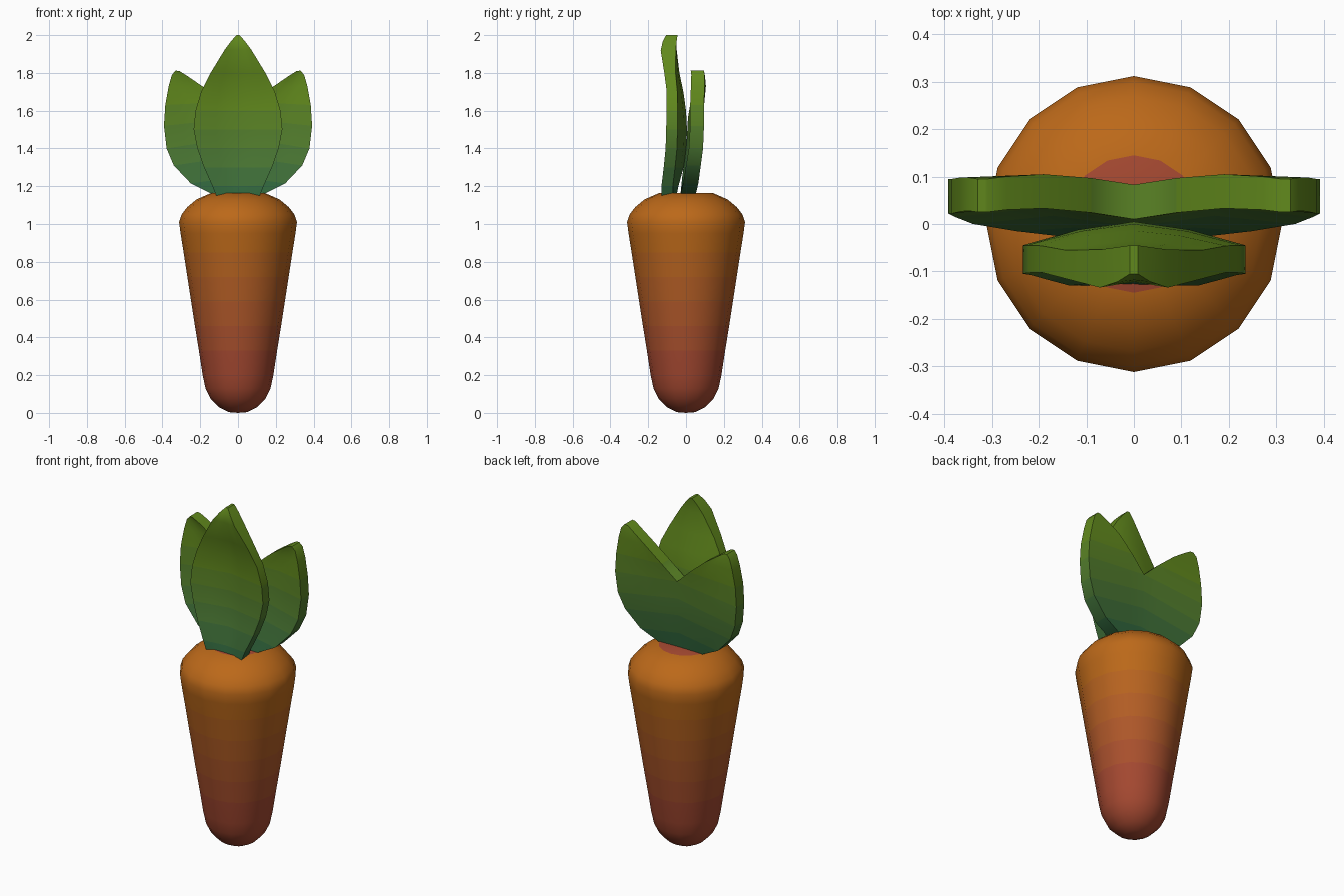
import bpy, bmesh, math

if "Cube" in bpy.data.objects:
    bpy.data.objects.remove(bpy.data.objects["Cube"])

BANDS = 6


def ramp(name, low, high):
    """Materials stepping from a low colour to a high colour."""
    mats = []
    for i in range(BANDS):
        t = i / (BANDS - 1)
        m = bpy.data.materials.new(f"{name}_{i}")
        m.diffuse_color = tuple(a + (b - a) * t for a, b in zip(low, high)) + (1,)
        m.use_nodes = True
        m.node_tree.nodes["Principled BSDF"].inputs["Base Color"].default_value = m.diffuse_color
        mats.append(m)
    return mats


def finish(name, bm, mats, z0, z1, angle):
    """Colour faces by height, make the object and smooth it."""
    bmesh.ops.recalc_face_normals(bm, faces=bm.faces)
    for f in bm.faces:
        c = f.calc_center_median()
        t = (c.z - z0) / (z1 - z0)
        f.material_index = max(0, min(BANDS - 1, int(t * BANDS)))
    me = bpy.data.meshes.new(name)
    bm.to_mesh(me)
    bm.free()
    for m in mats:
        me.materials.append(m)
    ob = bpy.data.objects.new(name, me)
    bpy.context.collection.objects.link(ob)
    bpy.ops.object.select_all(action='DESELECT')
    ob.select_set(True)
    bpy.context.view_layer.objects.active = ob
    bpy.ops.object.shade_smooth_by_angle(angle=math.radians(angle))
    return ob


def leaf(rows):
    """Thick cupped blade; each row: left xz, right xz, left/right front y, cup, thickness."""
    bm = bmesh.new()
    rings = []
    for (xl, zl), (xr, zr), yl, yr, cup, th, back_cup in rows:
        front, back = [], []
        for i in range(5):
            t = i / 4
            s = 1 - abs(2 * t - 1)
            x, z, y = xl + (xr - xl) * t, zl + (zr - zl) * t, yl + (yr - yl) * t
            front.append(bm.verts.new((x, y + cup * s, z)))
            back.append(bm.verts.new((x, y + th + back_cup * s ** 0.6, z)))
        rings.append(front + back[::-1])
    for a, b in zip(rings, rings[1:]):
        for i in range(10):
            j = (i + 1) % 10
            bm.faces.new((a[i], a[j], b[j], b[i]))
    bm.faces.new(rings[0])
    bm.faces.new(rings[-1])
    return bm


# Root: 16-sided turned profile
profile = [(0.05, 0.004), (0.10, 0.03), (0.145, 0.075), (0.172, 0.13), (0.187, 0.2),
           (0.207, 0.33), (0.228, 0.46), (0.248, 0.59), (0.268, 0.72), (0.288, 0.85),
           (0.304, 0.95), (0.312, 1.01), (0.299, 1.05), (0.268, 1.09), (0.22, 1.13),
           (0.145, 1.163)]
SIDES = 16
bm = bmesh.new()
rings = [[bm.verts.new((r * math.cos(2 * math.pi * k / SIDES),
                        r * math.sin(2 * math.pi * k / SIDES), z))
          for k in range(SIDES)] for r, z in profile]
for a, b in zip(rings, rings[1:]):
    for k in range(SIDES):
        j = (k + 1) % SIDES
        bm.faces.new((a[k], a[j], b[j], b[k]))
for ring, z in ((rings[0], 0.0), (rings[-1], 1.165)):
    pole = bm.verts.new((0, 0, z))
    for k in range(SIDES):
        bm.faces.new((ring[k], ring[(k + 1) % SIDES], pole))
root = finish("carrot_root", bm, ramp("root", (0.37, 0.065, 0.03), (0.50, 0.14, 0.01)),
              0.25, 1.0, 50)
# Reddish crown patch on top
for p in root.data.polygons:
    if p.center.z > 1.16:
        p.material_index = 0

green = ramp("leaf", (0.03, 0.13, 0.045), (0.12, 0.25, 0.012))

# Front leaf: z, half width, front y, cup, thickness, back bulge
front = [(1.15, 0.115, -0.13, 0.0, 0.06, 0.02), (1.20, 0.135, -0.13, 0.015, 0.06, 0.03),
         (1.30, 0.18, -0.118, 0.03, 0.06, 0.045), (1.40, 0.215, -0.108, 0.04, 0.06, 0.05),
         (1.50, 0.235, -0.105, 0.04, 0.06, 0.05), (1.60, 0.225, -0.103, 0.04, 0.058, 0.045),
         (1.70, 0.195, -0.102, 0.035, 0.056, 0.032), (1.80, 0.145, -0.115, 0.028, 0.06, 0.02),
         (1.92, 0.072, -0.134, 0.012, 0.08, 0.005), (1.97, 0.035, -0.122, 0.004, 0.073, 0.0),
         (2.0, 0.008, -0.105, 0.0, 0.06, 0.0)]
finish("front_leaf", leaf([((-w, z), (w, z), y, y, c, t, b) for z, w, y, c, t, b in front]),
       green, 1.1, 1.75, 40)

# Back leaves: one blade mirrored, joined along the middle below the notch
side = [((0, 1.15), (0.12, 1.15), -0.03, -0.03, 0.0, 0.08, 0.0),
        ((0, 1.25), (0.25, 1.215), -0.02, -0.015, 0.01, 0.08, 0.0),
        ((0, 1.36), (0.34, 1.31), -0.005, 0.0, 0.02, 0.078, 0.0),
        ((0, 1.46), (0.378, 1.40), 0.005, 0.015, 0.025, 0.075, 0.0),
        ((0, 1.56), (0.392, 1.52), 0.01, 0.022, 0.025, 0.073, 0.0),
        ((0.09, 1.645), (0.385, 1.63), 0.024, 0.022, 0.02, 0.073, 0.0),
        ((0.19, 1.73), (0.367, 1.73), 0.033, 0.026, 0.012, 0.072, 0.0),
        ((0.27, 1.785), (0.35, 1.79), 0.03, 0.028, 0.004, 0.07, 0.0),
        ((0.31, 1.81), (0.33, 1.812), 0.025, 0.025, 0.0, 0.07, 0.0)]
bm = leaf(side)
inner = [f for f in bm.faces if all(abs(v.co.x) < 1e-5 for v in f.verts)]
bmesh.ops.delete(bm, geom=inner, context='FACES')
back = finish("back_leaves", bm, green, 1.1, 1.75, 40)
mod = back.modifiers.new("Mirror", 'MIRROR')
mod.use_clip = True
